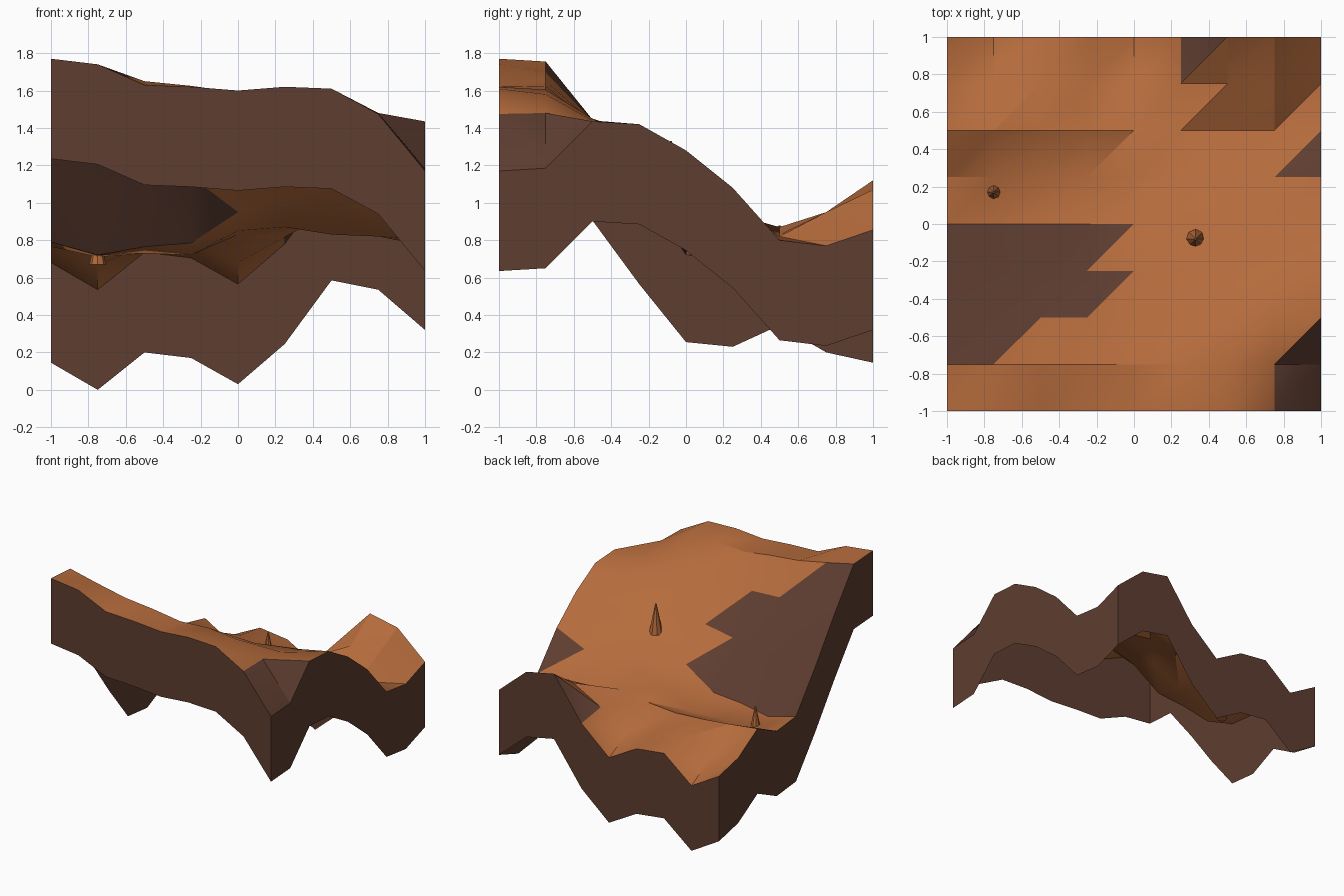
import bpy, bmesh, math

cube = bpy.data.objects.get("Cube")
if cube:
    bpy.data.objects.remove(cube, do_unlink=True)

STEP = 0.25
SKIRT_DEPTH = 0.535
ROCK_NORMAL_Z = math.cos(math.radians(45))

# Ground profiles in hundredths, left to right, from the front edge to the back
PROFILES = [
    [177, 174, 163, 162, 160, 162, 161, 147.5, 117],
    [175.5, 170, 165, 162.5, 159, 160.5, 158, 148, 118.5],
    [144, 144.5, 144.3, 143, 142, 144, 145, 144, 143.5],
    [110, 108, 110, 114, 118.5, 123, 130, 137, 142],
    [79, 72, 76.5, 78.5, 95, 103, 112, 118, 128],
    [76.5, 71, 73, 72, 85, 94, 96, 97, 108],
    [88, 85, 82.5, 81, 83, 87, 83, 82, 80],
    [73.5, 66.5, 77, 75, 68, 81.7, 95, 95, 77],
    [68, 53.5, 73.5, 70.5, 56.5, 78, 112, 107, 85.5],
]


def make_material(name, color):
    mat = bpy.data.materials.new(name)
    mat.use_nodes = True
    mat.diffuse_color = color
    bsdf = mat.node_tree.nodes["Principled BSDF"]
    bsdf.inputs["Base Color"].default_value = color
    bsdf.inputs["Roughness"].default_value = 0.9
    return mat


def finish(name, bm, materials):
    mesh = bpy.data.meshes.new(name)
    bm.to_mesh(mesh)
    bm.free()
    obj = bpy.data.objects.new(name, mesh)
    bpy.context.scene.collection.objects.link(obj)
    for mat in materials:
        mesh.materials.append(mat)
    return obj


orange_soil = make_material("orange soil", (0.46, 0.147, 0.045, 1))
brown_rock = make_material("brown rock", (0.113, 0.047, 0.030, 1))

# Ground sheet: each grid cell is split along the same diagonal
ground = bmesh.new()
grid = [[ground.verts.new((i * STEP - 1, j * STEP - 1, height / 100))
         for i, height in enumerate(profile)]
        for j, profile in enumerate(PROFILES)]
for near, far in zip(grid, grid[1:]):
    for i in range(len(near) - 1):
        ground.faces.new((near[i], near[i + 1], far[i + 1]))
        ground.faces.new((near[i], far[i + 1], far[i]))
ground.normal_update()

# Steep slopes are bare rock
for face in ground.faces:
    face.material_index = int(face.normal.z < ROCK_NORMAL_Z)

# Skirt walls hang straight down from the ground's outer edge, open below
walls = bmesh.new()
for edge in ground.edges:
    if edge.is_boundary:
        loop = edge.link_loops[0]
        a = loop.vert.co.copy()
        b = loop.link_loop_next.vert.co.copy()
        low_a, low_b = a.copy(), b.copy()
        low_a.z -= SKIRT_DEPTH
        low_b.z -= SKIRT_DEPTH
        walls.faces.new([walls.verts.new(p) for p in (low_a, low_b, b, a)])
bmesh.ops.remove_doubles(walls, verts=walls.verts, dist=0.0001)
finish("skirt_walls", walls, [brown_rock])

ground_sheet = finish("ground_sheet", ground, [orange_soil, brown_rock])
bpy.ops.object.select_all(action="DESELECT")
ground_sheet.select_set(True)
bpy.context.view_layer.objects.active = ground_sheet
bpy.ops.object.shade_smooth_by_angle(angle=math.radians(30))


# Small eight-sided spires, sunk slightly into the ground
def spire(name, x, y, base, radius, height):
    bm = bmesh.new()
    bmesh.ops.create_cone(bm, cap_ends=True, segments=8, radius1=radius,
                          radius2=radius * 0.1, depth=height)
    bmesh.ops.translate(bm, verts=bm.verts, vec=(x, y, base + height / 2))
    finish(name, bm, [orange_soil])


spire("right_spire", -0.75, 0.17, 0.67, 0.044, 0.2)
spire("left_spire", 0.33, -0.08, 1.09, 0.052, 0.24)
